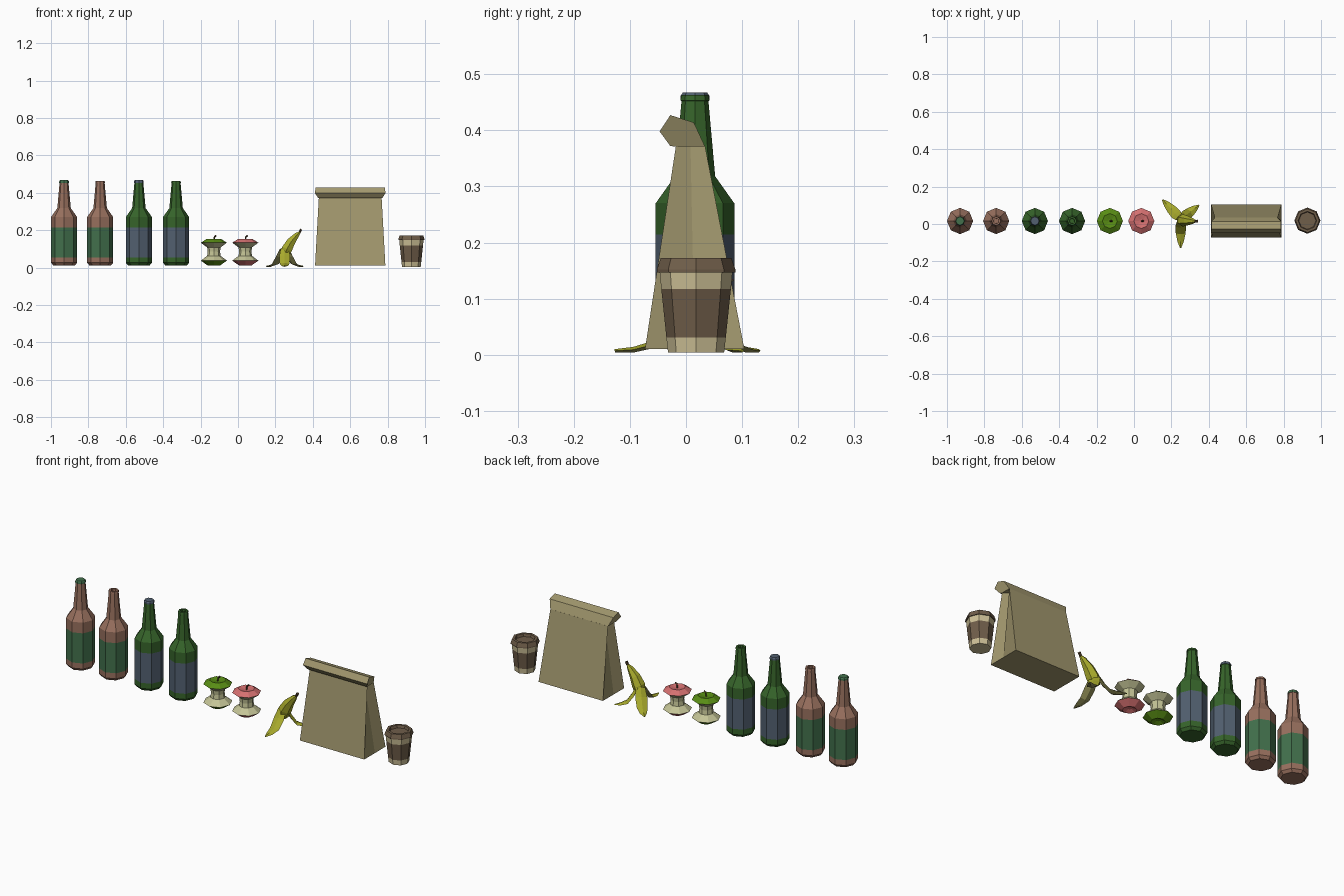
import bpy, bmesh
from math import cos, sin, pi
from mathutils import Vector

if "Cube" in bpy.data.objects:
    bpy.data.objects.remove(bpy.data.objects["Cube"])


def material(name, r, g, b):
    lin = [(c / 255 / 12.92) if c < 11 else ((c / 255 + 0.055) / 1.055) ** 2.4 for c in (r, g, b)]
    m = bpy.data.materials.new(name)
    m.diffuse_color = (*lin, 1)
    m.use_nodes = True
    m.node_tree.nodes["Principled BSDF"].inputs["Base Color"].default_value = m.diffuse_color
    return m


BROWN = material("brown_glass", 152, 112, 94)
GREEN = material("green_glass", 54, 100, 42)
LABEL_G = material("green_label", 66, 112, 76)
LABEL_B = material("blue_label", 82, 96, 112)
SKIN_G = material("green_skin", 88, 140, 20)
SKIN_R = material("red_skin", 212, 112, 112)
FLESH = material("flesh", 196, 196, 150)
STEM = material("stem", 80, 62, 40)
PEEL = material("peel", 168, 170, 44)
PITH = material("pith", 150, 148, 90)
PAPER = material("paper", 162, 152, 110)
CREAM = material("cup_cream", 205, 192, 150)
SLEEVE = material("cup_brown", 112, 94, 74)


def finish(name, bm, mats, loc=(0, 0, 0)):
    bmesh.ops.remove_doubles(bm, verts=bm.verts, dist=1e-5)
    bmesh.ops.recalc_face_normals(bm, faces=bm.faces)
    me = bpy.data.meshes.new(name)
    bm.to_mesh(me)
    bm.free()
    for m in mats:
        me.materials.append(m)
    ob = bpy.data.objects.new(name, me)
    ob.location = loc
    bpy.context.collection.objects.link(ob)
    return ob


def bridge(bm, a, b, mat=lambda k: 0):
    n = len(a)
    for k in range(n):
        j = (k + 1) % n
        bm.faces.new((a[k], a[j], b[j], b[k])).material_index = mat(k)


def lathe(name, profile, mats, loc, n=8):
    """Profile rows are (radius, z, material of the band above)."""
    bm = bmesh.new()
    rings = [[bm.verts.new((r * cos(2 * pi * k / n), r * sin(2 * pi * k / n), z)) for k in range(n)]
             for r, z, _ in profile]
    for i in range(len(rings) - 1):
        bridge(bm, rings[i], rings[i + 1], lambda k: profile[i][2])
    bm.faces.new(rings[0][::-1]).material_index = profile[0][2]
    bm.faces.new(rings[-1]).material_index = profile[-1][2]
    return finish(name, bm, mats, loc)


def loft(name, rows, side, mats, n):
    """Rows are (centre, half width, half thickness) along a path."""
    bm = bmesh.new()
    pts = [Vector(r[0]) for r in rows]
    side = Vector(side).normalized()
    rings = []
    for i, (p, w, t) in enumerate(rows):
        tan = (pts[min(i + 1, len(pts) - 1)] - pts[max(i - 1, 0)]).normalized()
        up = side.cross(tan).normalized()
        if up.z < 0:
            up = -up
        rings.append([bm.verts.new(pts[i] + side * w * cos(2 * pi * k / n) + up * t * sin(2 * pi * k / n))
                      for k in range(n)])
    for a, b in zip(rings, rings[1:]):
        bridge(bm, a, b, lambda k: int(len(mats) > 1 and k >= n / 2))
    bm.faces.new(rings[0][::-1])
    bm.faces.new(rings[-1])
    return finish(name, bm, mats)


Y = 0.016

# Bottles: two brown, two green, one of each pair capped
glass = [(0.058, 0.012, 0), (0.07, 0.026, 0), (0.07, 0.055, 1), (0.07, 0.214, 0),
         (0.07, 0.27, 0), (0.036, 0.318, 0), (0.024, 0.452, 0)]
cap = [(0.026, 0.453, 1), (0.026, 0.461, 1), (0.022, 0.467, 1)]
mouth = [(0.026, 0.453, 0), (0.024, 0.463, 0), (0.014, 0.463, 0), (0.013, 0.43, 0)]
for i, (x, g, l, top) in enumerate([(-0.93, BROWN, LABEL_G, cap), (-0.737, BROWN, LABEL_G, mouth),
                                    (-0.53, GREEN, LABEL_B, cap), (-0.331, GREEN, LABEL_B, mouth)]):
    lathe(f"bottle_{i + 1}", glass + top, [g, l], (x, Y, 0))

# Apple cores with bent stems
core = [(0.012, 0.022, 0), (0.034, 0.012, 0), (0.07, 0.037, 1), (0.036, 0.063, 1), (0.033, 0.085, 1),
        (0.036, 0.108, 1), (0.07, 0.133, 0), (0.04, 0.152, 0), (0.01, 0.145, 0)]
for name, x, skin in [("green", -0.129, SKIN_G), ("red", 0.039, SKIN_R)]:
    lathe(f"{name}_apple_core", core, [skin, FLESH], (x, Y, 0))
    loft(f"{name}_apple_stem", [((x, Y, 0.143), 0.004, 0.004), ((x + 0.002, Y, 0.162), 0.004, 0.004),
                                ((x + 0.012, Y, 0.172), 0.005, 0.005)], (0, 1, 0), [STEM], 4)

# Banana peel: leaning upper half and three strips on the ground
loft("banana_body", [((0.249, 0.022, 0.06), 0.027, 0.024), ((0.262, 0.02, 0.1), 0.033, 0.032),
                     ((0.285, 0.018, 0.14), 0.026, 0.026), ((0.315, 0.016, 0.175), 0.015, 0.015),
                     ((0.329, 0.015, 0.188), 0.007, 0.007)], (0, 1, 0), [PEEL], 6)
loft("banana_stalk", [((0.329, 0.015, 0.188), 0.007, 0.007), ((0.338, 0.015, 0.205), 0.008, 0.007)],
     (0, 1, 0), [STEM], 6)
hub = Vector((0.25, 0.025, 0))
for i, tip in enumerate([(0.152, 0.13), (0.249, -0.127), (0.347, 0.1)]):
    d = Vector((*tip, 0)) - hub
    rows = [(hub + d * f + Vector((0, 0, z)), w, t) for f, z, w, t in
            [(0.1, 0.1, 0.022, 0.008), (0.26, 0.06, 0.029, 0.008), (0.5, 0.02, 0.026, 0.007),
             (0.78, 0.009, 0.017, 0.005), (1, 0.007, 0.004, 0.003)]]
    loft(f"peel_strip_{i + 1}", rows, (-d.y, d.x, 0), [PEEL, PITH], 4)

# Paper bag with creased sides
bm = bmesh.new()
rings = []
for h, y0, y1, z, fold in [(0.188, -0.073, 0.104, 0.01, 0), (0.168, -0.018, 0.034, 0.372, 0.035)]:
    m = (y0 + y1) / 2
    rings.append([bm.verts.new((x, y, z)) for x, y in
                  [(-h, y0), (h, y0), (h - fold, m), (h, y1), (-h, y1), (fold - h, m)]])
bridge(bm, *rings)
bm.faces.new(rings[0][::-1])
bm.faces.new(rings[1])
finish("bag_body", bm, [PAPER], (0.6, 0, 0))

# Rolled bag top
bm = bmesh.new()
roll = [(-0.018, 0.371, 0.168), (0.034, 0.371, 0.168), (0.014, 0.414, 0.186), (-0.028, 0.427, 0.186),
        (-0.047, 0.398, 0.188), (-0.028, 0.372, 0.172)]
ends = [[bm.verts.new((s * h, y, z)) for y, z, h in roll] for s in (-1, 1)]
bridge(bm, *ends)
bm.faces.new(ends[0][::-1])
bm.faces.new(ends[1])
finish("bag_roll", bm, [PAPER], (0.6, 0, 0))

# Coffee cup with sleeve and recessed lid
lathe("cup", [(0.05, 0.004, 0), (0.053, 0.031, 1), (0.062, 0.117, 0), (0.065, 0.148, 0)],
      [CREAM, SLEEVE], (0.927, Y + 0.002, 0))
lathe("cup_lid", [(0.07, 0.147, 0), (0.07, 0.152, 0), (0.063, 0.172, 0), (0.05, 0.172, 0), (0.046, 0.158, 0)],
      [SLEEVE], (0.927, Y + 0.002, 0))
